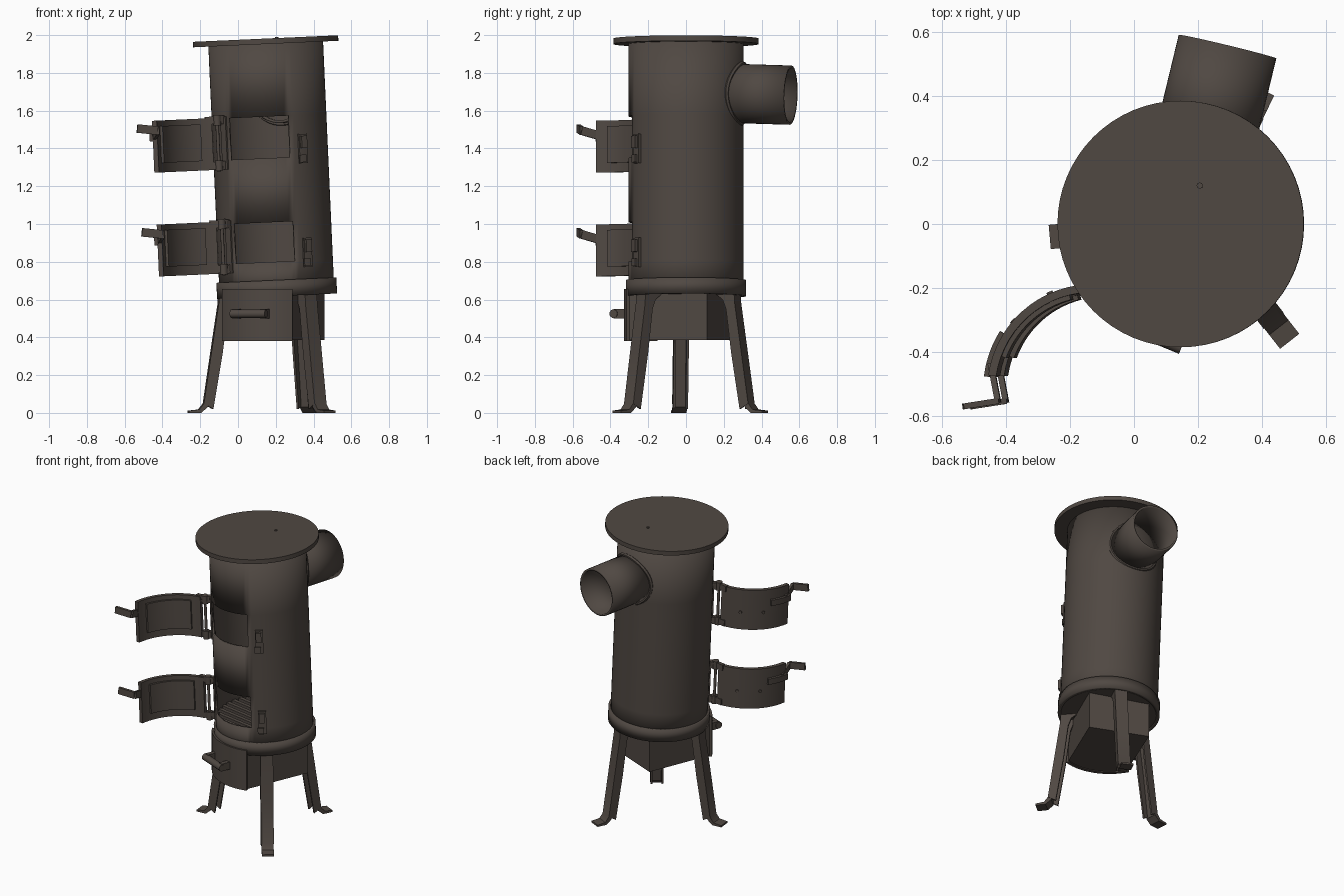
import bpy, bmesh, math
from mathutils import Matrix, Vector

if "Cube" in bpy.data.objects:
    bpy.data.objects.remove(bpy.data.objects["Cube"])

iron = bpy.data.materials.new("dark_brown_iron")
iron.diffuse_color = (0.08, 0.065, 0.055, 1)
iron.use_nodes = True
iron.node_tree.nodes["Principled BSDF"].inputs["Base Color"].default_value = iron.diffuse_color

# leaning frame of the barrel (origin at the collar)
LEAN = Matrix.Translation((0.205, 0, 0.66)) @ Matrix.Rotation(-0.045, 4, 'Y')
BASE = Matrix.Translation((0.2, 0, 0))


def finish(name, bm, M):
    bmesh.ops.recalc_face_normals(bm, faces=bm.faces[:])
    me = bpy.data.meshes.new(name)
    bm.to_mesh(me)
    bm.free()
    me.materials.append(iron)
    ob = bpy.data.objects.new(name, me)
    ob.matrix_world = M
    bpy.context.collection.objects.link(ob)
    return ob


def prism(name, pts, z0, z1, M):
    """Polygon in local xy, extruded along local z."""
    bm = bmesh.new()
    lo = [bm.verts.new((x, y, z0)) for x, y in pts]
    hi = [bm.verts.new((x, y, z1)) for x, y in pts]
    bm.faces.new(lo)
    bm.faces.new(hi)
    for i in range(len(pts)):
        j = (i + 1) % len(pts)
        bm.faces.new((lo[i], lo[j], hi[j], hi[i]))
    return finish(name, bm, M)


def arc(r, a0, a1, n, c=(0, 0)):
    return [(c[0] + r * math.cos(math.radians(a0 + (a1 - a0) * i / n)),
             c[1] + r * math.sin(math.radians(a0 + (a1 - a0) * i / n))) for i in range(n + 1)]


def plate(name, r0, r1, a0, a1, z0, z1, M, c=(0, 0)):
    """Curved plate."""
    return prism(name, arc(r1, a0, a1, 14, c) + arc(r0, a1, a0, 14, c), z0, z1, M)


def disc(name, r, z0, z1, M, n=64):
    return prism(name, arc(r, 0, 360, n)[:-1], z0, z1, M)


def beam(name, p, q, w, h, M, rnd=False):
    """Bar from p to q: w across, h upward; round if rnd."""
    p, q = Vector(p), Vector(q)
    d = q - p
    x = d.normalized()
    up = Vector((0, 0, 1)) if abs(x.z) < 0.9 else Vector((0, 1, 0))
    y = up.cross(x).normalized()
    z = x.cross(y)
    R = Matrix((y, z, x)).transposed().to_4x4()
    T = M @ Matrix.Translation(p) @ R
    pts = arc(w / 2, 0, 360, 14)[:-1] if rnd else \
        [(-w / 2, -h / 2), (w / 2, -h / 2), (w / 2, h / 2), (-w / 2, h / 2)]
    return prism(name, pts, 0, d.length, T)


def tube(name, r, rows, n, M, skip=lambda a, z: False, t=0.012):
    """Open cylinder wall with thickness and optional openings."""
    bm = bmesh.new()
    rings = [[bm.verts.new((x, y, z)) for x, y in arc(r, 0, 360, n)[:-1]] for z in rows]
    for k in range(len(rows) - 1):
        for i in range(n):
            if not skip((i + 0.5) * 360 / n, (rows[k] + rows[k + 1]) / 2):
                j = (i + 1) % n
                bm.faces.new((rings[k][i], rings[k][j], rings[k + 1][j], rings[k + 1][i]))
    ob = finish(name, bm, M)
    s = ob.modifiers.new("wall", 'SOLIDIFY')
    s.thickness = t
    s.offset = -1
    return ob


# barrel with two stoking openings
def opening(a, z):
    return 223 < a < 290 and (0.14 < z < 0.35 or 0.69 < z < 0.91)


tube("barrel", 0.304, [-0.03, 0.14, 0.35, 0.69, 0.91, 1.3], 72, LEAN, opening)
tube("bottom_collar", 0.318, [-0.042, 0.043], 72, LEAN, t=0.02)
disc("barrel_floor", 0.305, -0.038, -0.02, LEAN)
for i in range(-5, 6):  # grate bars
    y = i * 0.05
    l = math.sqrt(0.29 ** 2 - y * y)
    beam("grate_bar", (-l, y, 0.1), (l, y, 0.1), 0.025, 0.03, LEAN @ Matrix.Rotation(-0.24, 4, 'Z'))

# lid
disc("lid", 0.385, 1.294, 1.323, LEAN)
disc("lid_stud", 0.01, 1.32, 1.328, LEAN @ Matrix.Translation((0.06, 0.12, 0)), 8)

# flue pipe and its weld bead
FLUE = LEAN @ Matrix.Translation((0, 0, 1.04)) @ Matrix.Rotation(math.radians(76.5), 4, 'Z') \
    @ Matrix.Rotation(0.04, 4, 'Y') @ Matrix.Rotation(math.pi / 2, 4, 'Y')
tube("flue_pipe", 0.157, [0.25, 0.57], 40, FLUE, t=0.014)
bm = bmesh.new()
rings = []
for i in range(40):
    a = i * math.tau / 40
    ring = []
    for k in range(6):
        b = k * math.tau / 6
        r = 0.16 + 0.013 * math.cos(b)
        depth = math.sqrt(0.304 ** 2 - (0.16 * math.sin(a)) ** 2)
        ring.append(bm.verts.new((r * math.cos(a), r * math.sin(a), depth + 0.013 * math.sin(b))))
    rings.append(ring)
for i in range(40):
    for k in range(6):
        A, B = rings[i], rings[(i + 1) % 40]
        bm.faces.new((A[k], A[(k + 1) % 6], B[(k + 1) % 6], B[k]))
finish("flue_weld", bm, FLUE)

# two open curved doors with hinges, handles and latch catches
for tag, drop in (("upper", 0), ("lower", -0.55)):
    D = LEAN @ Matrix.Translation((0, 0, drop))
    c = (-0.293, -0.518)
    plate(tag + "_door", 0.305, 0.33, 92, 172, 0.64, 0.915, D, c)
    plate(tag + "_door_lining", 0.29, 0.306, 104, 160, 0.69, 0.885, D, c)
    plate(tag + "_door_lever_plate", 0.329, 0.346, 148, 173, 0.805, 0.845, D, c)
    for a in (115, 140):
        m = arc(0.33, a, a, 1, c)[0]
        n = arc(0.338, a, a, 1, c)[0]
        beam(tag + "_door_rivet", (*m, 0.76), (*n, 0.76), 0.02, 0.02, D, True)
    path = [(-0.615, -0.44, 0.83), (-0.592, -0.553, 0.862), (-0.70, -0.57, 0.878)]
    for p, q in zip(path, path[1:]):
        beam(tag + "_door_handle", p, q, 0.018, 0.045, D)
    beam(tag + "_hinge_pin", (-0.276, -0.2, 0.63), (-0.276, -0.2, 0.93), 0.018, 0, D, True)
    for z in (0.635, 0.875):
        beam(tag + "_hinge_knuckle", (-0.276, -0.2, z), (-0.276, -0.2, z + 0.055), 0.042, 0, D, True)
        beam(tag + "_hinge_lug", (-0.276, -0.2, z + 0.028), (-0.225, -0.17, z + 0.028), 0.03, 0.045, D)
        beam(tag + "_hinge_strap", (-0.276, -0.2, z + 0.028), (-0.34, -0.195, z + 0.028), 0.025, 0.04, D)
    plate(tag + "_hinge_plate", 0.3, 0.312, 214, 222, 0.64, 0.92, D)
    plate(tag + "_latch_base", 0.3, 0.318, 299, 308, 0.655, 0.81, D)
    plate(tag + "_latch_hook", 0.315, 0.335, 300, 306, 0.735, 0.80, D)
    plate(tag + "_latch_foot", 0.315, 0.328, 298, 305, 0.66, 0.70, D)

# ash drawer with curved front and bar handle
W = BASE @ Matrix.Rotation(math.radians(-112.5), 4, 'Z')
prism("ash_drawer", arc(0.315, -37.5, 37.5, 14) + [(-0.2, 0.195), (-0.2, -0.195)], 0.385, 0.64, W)
plate("ash_drawer_front", 0.305, 0.328, -38, 38, 0.38, 0.655, W)
beam("drawer_handle_bar", (0.375, -0.1, 0.525), (0.375, 0.1, 0.525), 0.045, 0, W, True)
for y in (-0.08, 0.08):
    beam("drawer_handle_post", (0.3, y, 0.525), (0.375, y, 0.525), 0.03, 0.05, W)

# three splayed channel legs with turned-out feet
outer = [(0.302, 0.66), (0.306, 0.58), (0.345, 0.32), (0.385, 0.05), (0.41, 0.018), (0.465, 0.012)]
web = outer + [(0.465, 0.0), (0.40, 0.0), (0.365, 0.03), (0.328, 0.32), (0.288, 0.58), (0.284, 0.66)]
flange = outer[:4] + [(0.335, 0.02), (0.285, 0.32), (0.255, 0.55), (0.235, 0.6), (0.2, 0.625), (0.2, 0.64)]
STAND = Matrix.Rotation(math.pi / 2, 4, 'X')
for az in (-52, 64, 185):
    L = BASE @ Matrix.Rotation(math.radians(az), 4, 'Z') @ STAND
    prism("leg_web", web, -0.038, 0.038, L)
    for s in (-0.04, 0.028):
        prism("leg_flange", flange, s, s + 0.012, L)

# smooth shading with sharp edges kept
bpy.ops.object.select_all(action='SELECT')
bpy.context.view_layer.objects.active = bpy.data.objects["barrel"]
bpy.ops.object.shade_smooth_by_angle(angle=math.radians(30))
